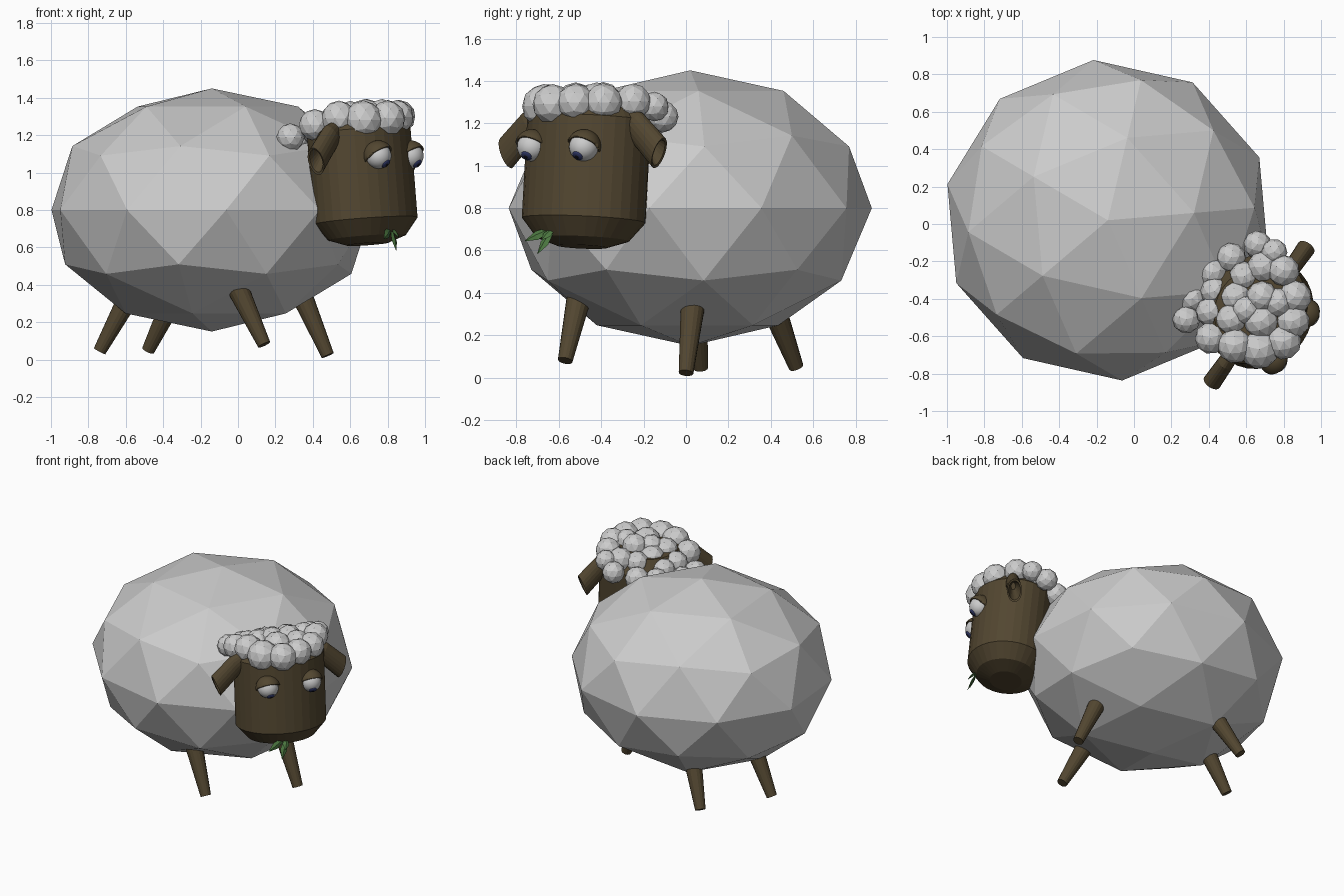
import bpy, bmesh, math
from mathutils import Matrix, Vector

if "Cube" in bpy.data.objects:
    bpy.data.objects.remove(bpy.data.objects["Cube"])


def material(name, rgb):
    m = bpy.data.materials.new(name)
    m.diffuse_color = (*rgb, 1)
    m.use_nodes = True
    m.node_tree.nodes["Principled BSDF"].inputs["Base Color"].default_value = m.diffuse_color
    return m


BROWN = material("brown", (0.085, 0.062, 0.03))
WHITE = material("white", (0.85, 0.85, 0.85))
BLUE = material("blue", (0.03, 0.04, 0.14))
BLACK = material("black", (0.005, 0.005, 0.01))
GREEN = material("green", (0.07, 0.18, 0.05))


def finish(name, bm, mat=None, smooth=False):
    bmesh.ops.recalc_face_normals(bm, faces=bm.faces)
    for f in bm.faces:
        f.smooth = smooth
    me = bpy.data.meshes.new(name)
    bm.to_mesh(me)
    bm.free()
    if mat:
        me.materials.append(mat)
    ob = bpy.data.objects.new(name, me)
    bpy.context.collection.objects.link(ob)
    return ob


def loft(name, rings, mat, smooth=False):
    """Skin a list of equal-sized point rings and cap both ends."""
    bm = bmesh.new()
    vs = [[bm.verts.new(p) for p in r] for r in rings]
    n = len(vs[0])
    for a, b in zip(vs, vs[1:]):
        for i in range(n):
            j = (i + 1) % n
            bm.faces.new((a[i], a[j], b[j], b[i]))
    bm.faces.new(vs[0][::-1])
    bm.faces.new(vs[-1])
    return finish(name, bm, mat, smooth)


def ellipse(c, u, v, n):
    c, u, v = Vector(c), Vector(u), Vector(v)
    return [c + u * math.cos(2 * math.pi * i / n) + v * math.sin(2 * math.pi * i / n)
            for i in range(n)]


def tube(name, p, q, r1, r2, mat, n=16):
    p, q = Vector(p), Vector(q)
    rot = (q - p).to_track_quat('Z', 'Y')
    x, y = rot @ Vector((1, 0, 0)), rot @ Vector((0, 1, 0))
    return loft(name, [ellipse(p, x * r1, y * r1, n), ellipse(q, x * r2, y * r2, n)], mat)


# Faceted body
bm = bmesh.new()
bmesh.ops.create_icosphere(bm, subdivisions=2, radius=1, matrix=(
    Matrix.Translation((-0.14, 0.02, 0.8)) @ Matrix.Diagonal((0.88, 0.86, 0.65, 1))
    @ Matrix.Rotation(math.radians(5), 4, 'Z')))
finish("body", bm)

# Splayed legs: foot and a point where the leg enters the body
for name, foot, top in (
        ("front_leg_right", (0.14, -0.57, 0.08), (-0.01, -0.50, 0.40)),
        ("front_leg_left", (0.48, 0.00, 0.022), (0.33, 0.035, 0.37)),
        ("back_leg_right", (-0.74, 0.07, 0.045), (-0.57, 0.04, 0.36)),
        ("back_leg_left", (-0.48, 0.52, 0.05), (-0.34, 0.41, 0.34))):
    tube(name, foot, top, 0.035, 0.06, BROWN)

# Head frames: local x = forward, y = sideways
YAW = Matrix.Rotation(math.radians(-35), 4, 'Z')
TILTED = Matrix.Translation((0.683, -0.483, 0.742)) @ YAW @ Matrix.Rotation(math.radians(-5.5), 4, 'Y')
UPRIGHT = Matrix.Translation((0.64, -0.467, 0)) @ YAW

# Head with stepped muzzle
head = loft("head", [ellipse((0, 0, h), (0.265 * s, 0, 0), (0, 0.305 * s, 0), 32)
                     for h, s in ((-0.125, 0.4), (-0.09, 0.75), (0, 1), (0.48, 1), (0.57, 0.75))], BROWN)
head.matrix_world = TILTED

for side, s in (("right", -1), ("left", 1)):
    # Hollow hanging ear
    rings = []
    for lat, z, hl, hz, w in ((0.24, 1.23, 0.03, 0.045, 0.03), (0.30, 1.195, 0.04, 0.055, 0.045),
                              (0.44, 1.06, 0.028, 0.072, 0.05), (0.437, 1.062, 0.023, 0.06, 0.04),
                              (0.34, 1.15, 0.012, 0.02, 0.015)):
        rings.append(ellipse((0.035, s * lat, z), (w, 0, 0), (0, s * hl, hz), 20))
    loft("ear_" + side, rings, BROWN).matrix_world = UPRIGHT

    # Eyeball, iris and pupil looking down and forward
    c = Vector((0.24, s * 0.15, 1.09))
    look = Vector((0.74, -0.04 * s, -0.67)).normalized()
    for part, off, r, flat, mat in (("eyeball", 0, 0.07, 1, WHITE),
                                    ("iris", 0.064, 0.027, 0.4, BLUE),
                                    ("pupil", 0.068, 0.016, 0.5, BLACK)):
        bm = bmesh.new()
        bmesh.ops.create_uvsphere(bm, u_segments=20, v_segments=12, radius=r, matrix=(
            Matrix.Translation(c + look * off) @ look.to_track_quat('Z', 'Y').to_matrix().to_4x4()
            @ Matrix.Diagonal((1, 1, flat, 1))))
        finish(part + "_" + side, bm, mat, True).matrix_world = UPRIGHT

    # Drooping eyelid: a sphere cut open towards the front and below
    bm = bmesh.new()
    bmesh.ops.create_uvsphere(bm, u_segments=24, v_segments=14, radius=0.082,
                              matrix=Matrix.Translation(c))
    bmesh.ops.bisect_plane(bm, geom=bm.verts[:] + bm.edges[:] + bm.faces[:], plane_co=c,
                           plane_no=(0.6, 0, -0.8), clear_outer=True)
    lid = finish("eyelid_" + side, bm, BROWN, True)
    lid.matrix_world = UPRIGHT
    mod = lid.modifiers.new("thickness", 'SOLIDIFY')
    mod.thickness = 0.01
    mod.offset = -1

# Woolly cap: faceted lumps (x, y, radius) dropping towards the back
lumps = ((.685, -.39, .085), (.86, -.39, .09), (.80, -.25, .085), (.66, -.11, .075),
         (.52, -.18, .08), (.32, -.29, .075), (.42, -.26, .08), (.28, -.51, .075),
         (.41, -.61, .085), (.54, -.65, .095), (.67, -.67, .105), (.80, -.63, .095),
         (.85, -.52, .09), (.545, -.39, .085), (.59, -.28, .08), (.69, -.23, .085),
         (.52, -.51, .085), (.68, -.52, .095), (.31, -.40, .075), (.41, -.47, .08),
         (.43, -.36, .075), (.75, -.15, .07), (.77, -.42, .08), (.60, -.46, .08))
for i, (x, y, r) in enumerate(lumps):
    back = max(0, -((x - .66) * .82 - (y + .42) * .57))
    z = 1.395 - r - 0.42 * back - 0.15 * math.hypot(x - .66, y + .42) ** 2
    bm = bmesh.new()
    bmesh.ops.create_icosphere(bm, subdivisions=2, radius=r, matrix=(
        Matrix.Translation((x, y, z)) @ Matrix.Rotation(i * 1.3, 4, 'Z')))
    finish(f"wool_lump_{i + 1}", bm)

# Sprig of grass in the mouth
root = Vector((0.82, -0.62, 0.71))
for i, tip in enumerate(((.78, -.76, .645), (.845, -.70, .585), (.86, -.68, .65))):
    tip = Vector(tip)
    d = (tip - root).normalized()
    u = d.cross(Vector((0.82, -0.57, 0.3))).normalized()
    v = d.cross(u)
    loft(f"grass_blade_{i + 1}", [ellipse(root.lerp(tip, t), u * w, v * w * 0.35, 4)
                                  for t, w in ((0, .008), (.6, .024), (1, .002))], GREEN)
